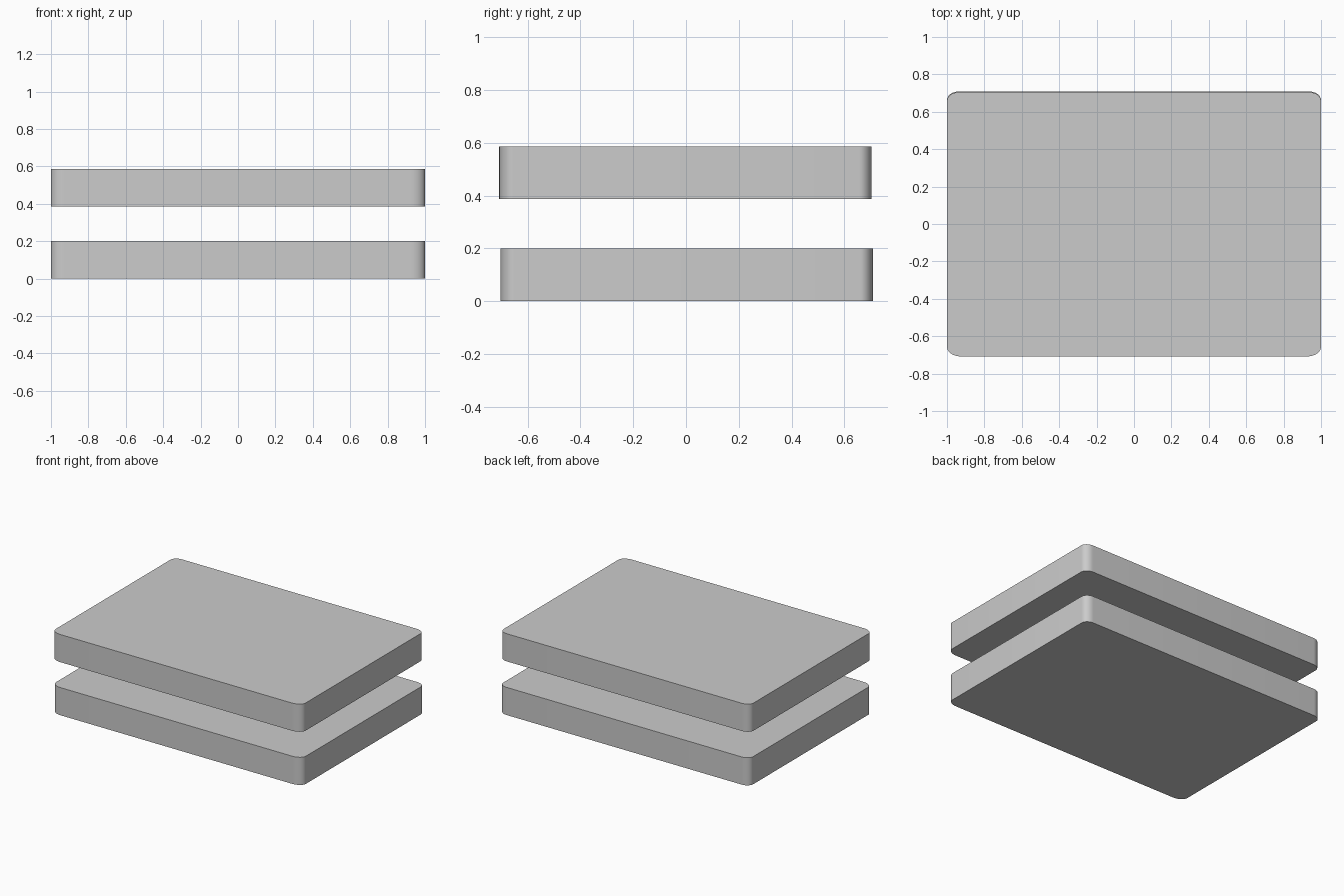
import bpy, bmesh
from math import cos, sin, pi, radians

if "Cube" in bpy.data.objects:
    bpy.data.objects.remove(bpy.data.objects["Cube"])

HALF_X, HALF_Y, THICK = 1.0, 0.706, 0.2
STEPS = 10


def slab(name, y, z):
    """Flat slab with softly rounded vertical corners."""
    bm = bmesh.new()
    ring = []
    for q, (sx, sy) in enumerate([(1, 1), (-1, 1), (-1, -1), (1, -1)]):
        rx, ry = (0.06, 0.048) if sy > 0 else (0.075, 0.052)
        for i in range(STEPS + 1):
            a = (q + i / STEPS) * pi / 2
            ring.append(bm.verts.new((sx * (HALF_X - rx) + rx * cos(a),
                                      sy * (HALF_Y - ry) + ry * sin(a), 0)))
    base = bm.faces.new(ring)
    ext = bmesh.ops.extrude_face_region(bm, geom=[base], use_keep_orig=True)
    top = [v for v in ext["geom"] if isinstance(v, bmesh.types.BMVert)]
    bmesh.ops.translate(bm, verts=top, vec=(0, 0, THICK))
    bmesh.ops.recalc_face_normals(bm, faces=bm.faces)
    mesh = bpy.data.meshes.new(name)
    bm.to_mesh(mesh)
    bm.free()
    obj = bpy.data.objects.new(name, mesh)
    obj.location = (0, y, z)
    bpy.context.collection.objects.link(obj)
    bpy.ops.object.select_all(action='DESELECT')
    obj.select_set(True)
    bpy.context.view_layer.objects.active = obj
    bpy.ops.object.shade_smooth_by_angle(angle=radians(30))
    return obj


# Two stacked slabs with an open gap between them
slab("lower_slab", 0.002, 0.0)
slab("upper_slab", -0.002, 0.386)
